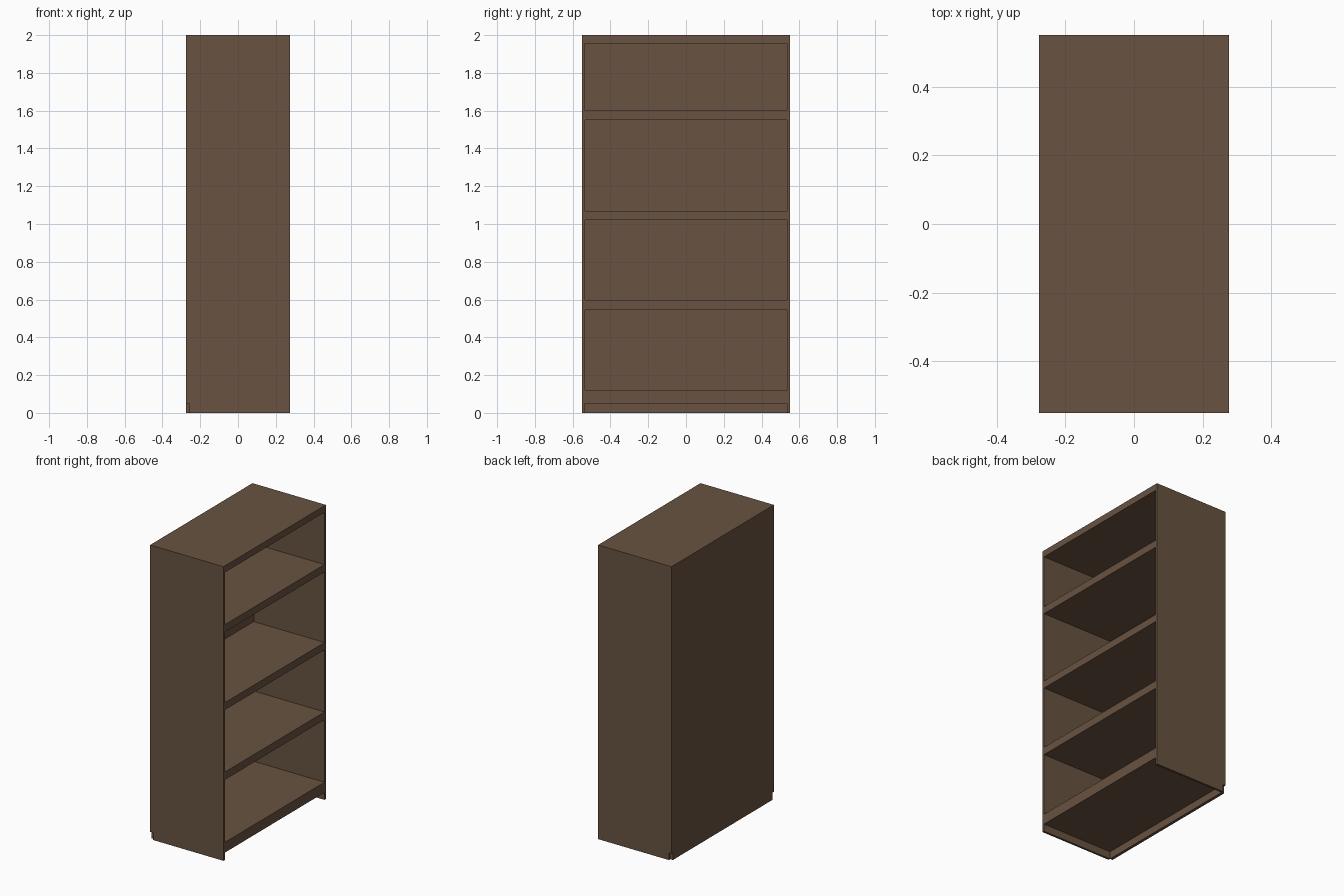
import bpy, bmesh
from mathutils import Vector

if "Cube" in bpy.data.objects:
    bpy.data.objects.remove(bpy.data.objects["Cube"])

X, Y, H = 0.276, 0.55, 2.0      # half depth, half width, height
IN = 0.535                      # inner half width between the sides
BACK = -X + 0.02                # inner face of the back panel
FOOT = 0.05                     # open gap under the bottom shelf

wood = bpy.data.materials.new("dark brown wood")
wood.diffuse_color = (0.14, 0.086, 0.053, 1)
wood.use_nodes = True
wood.node_tree.nodes["Principled BSDF"].inputs["Base Color"].default_value = wood.diffuse_color


def prism(name, profile, y0, y1):
    """Extrude an x-z profile along y."""
    bm = bmesh.new()
    face = bm.faces.new([bm.verts.new((x, y0, z)) for x, z in profile])
    ext = bmesh.ops.extrude_face_region(bm, geom=[face])
    moved = [v for v in ext["geom"] if isinstance(v, bmesh.types.BMVert)]
    bmesh.ops.translate(bm, verts=moved, vec=Vector((0, y1 - y0, 0)))
    bmesh.ops.recalc_face_normals(bm, faces=bm.faces)
    mesh = bpy.data.meshes.new(name)
    bm.to_mesh(mesh)
    bm.free()
    mesh.materials.append(wood)
    obj = bpy.data.objects.new(name, mesh)
    bpy.context.collection.objects.link(obj)
    return obj


def board(name, x0, x1, z0, z1):
    return prism(name, [(x0, z0), (x1, z0), (x1, z1), (x0, z1)], -IN, IN)


# Side panels, notched at the bottom rear corner
side = [(BACK, 0), (X, 0), (X, H), (-X, H), (-X, FOOT), (BACK, FOOT)]
prism("left_side_panel", side, -Y, -IN)
prism("right_side_panel", side, IN, Y)

# Back panel down to the floor
board("back_panel", -X, BACK, 0, H)

# Bottom shelf, three middle shelves and top
levels = [("bottom_shelf", FOOT, 0.12), ("lower_shelf", 0.545, 0.598),
          ("middle_shelf", 1.02, 1.07), ("upper_shelf", 1.55, 1.6),
          ("top_board", 1.955, H)]
for name, z0, z1 in levels:
    board(name, BACK, X, z0, z1)
